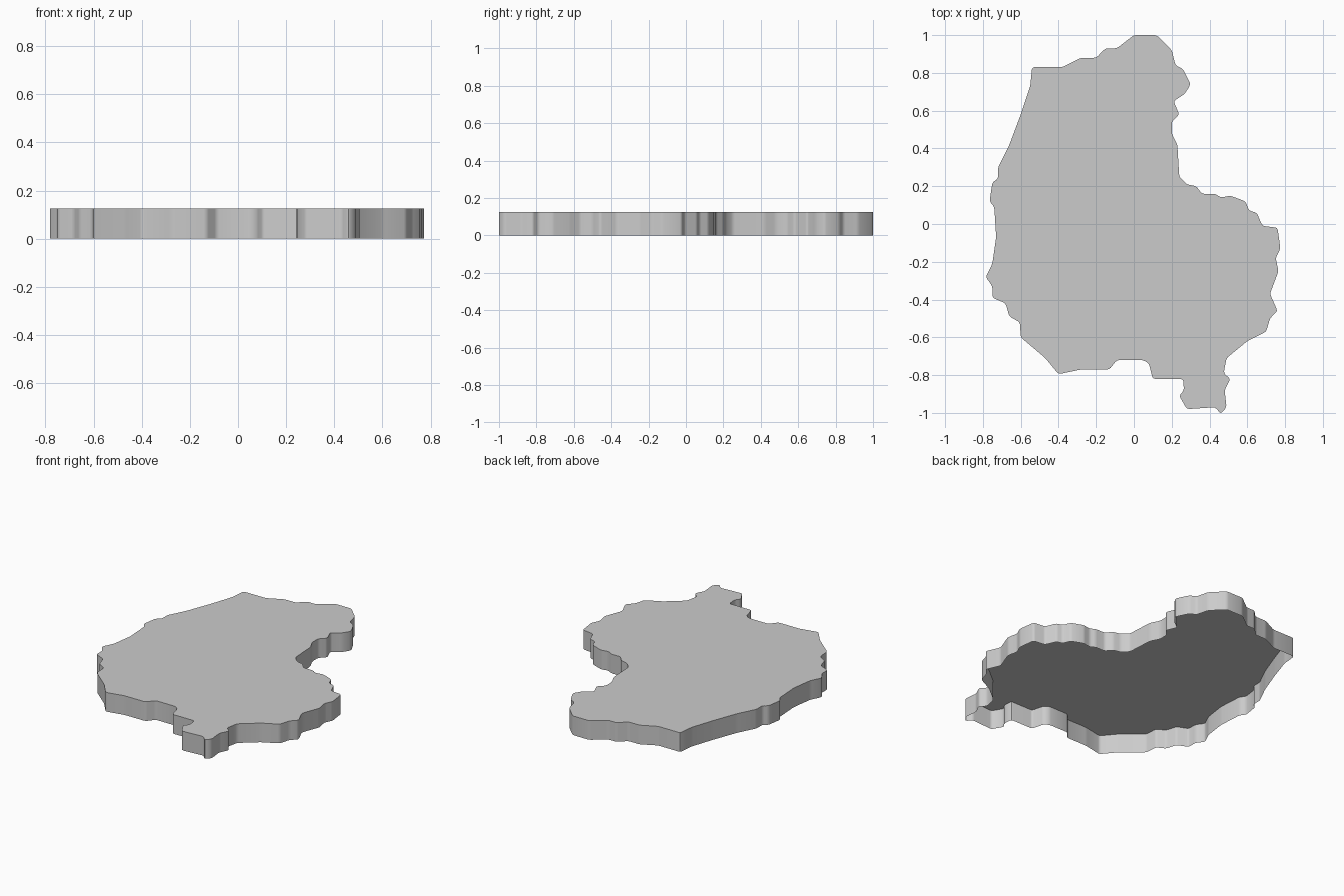
import bpy, bmesh
from math import radians

if "Cube" in bpy.data.objects:
    bpy.data.objects.remove(bpy.data.objects["Cube"])

HEIGHT = 0.125

# Outline of the slab, clockwise from the top, one short run per side
north_east = [(0, 1), (.12, 1), (.2, .92), (.22, .84), (.26, .82), (.3, .74), (.27, .69),
              (.21, .65), (.24, .58), (.2, .54), (.2, .48), (.23, .42), (.24, .25), (.28, .21),
              (.33, .2), (.36, .16), (.43, .16), (.46, .14), (.51, .15), (.59, .12),
              (.61, .07), (.65, .06)]
south_east = [(.68, -.01), (.76, -.02), (.775, -.13), (.75, -.18), (.765, -.25), (.72, -.37),
              (.76, -.46), (.72, -.5), (.7, -.57), (.6, -.62), (.49, -.71), (.475, -.79),
              (.51, -.82), (.48, -.88), (.49, -.97), (.46, -1.005), (.43, -.97), (.28, -.98),
              (.24, -.91), (.265, -.88), (.26, -.82), (.1, -.82), (.08, -.74), (.05, -.72)]
west = [(-.09, -.72), (-.13, -.77), (-.28, -.77), (-.4, -.795), (-.47, -.71), (-.6, -.6),
        (-.605, -.52), (-.66, -.49), (-.68, -.42), (-.75, -.39), (-.75, -.33), (-.785, -.28),
        (-.75, -.21), (-.73, -.07), (-.74, .09), (-.765, .12), (-.75, .22), (-.72, .24),
        (-.72, .3), (-.66, .42), (-.6, .58), (-.55, .73), (-.54, .83), (-.38, .83),
        (-.28, .88), (-.2, .88), (-.15, .93), (-.09, .93)]

# Top face with softly rounded corners
bm = bmesh.new()
outline = north_east + south_east + west
bm.faces.new([bm.verts.new((x, y, HEIGHT)) for x, y in reversed(outline)])
bmesh.ops.bevel(bm, geom=bm.verts[:], offset=0.012, segments=2, profile=0.5,
                affect='VERTICES', clamp_overlap=True)

# Side wall down to the ground; the underside stays open
wall = bmesh.ops.extrude_edge_only(bm, edges=bm.edges[:])
for v in wall["geom"]:
    if isinstance(v, bmesh.types.BMVert):
        v.co.z = 0
bmesh.ops.recalc_face_normals(bm, faces=bm.faces[:])
if max(bm.faces, key=lambda f: len(f.verts)).normal.z < 0:
    bmesh.ops.reverse_faces(bm, faces=bm.faces[:])

mesh = bpy.data.meshes.new("map_slab")
bm.to_mesh(mesh)
bm.free()
slab = bpy.data.objects.new("map_slab", mesh)
bpy.context.collection.objects.link(slab)
bpy.context.view_layer.objects.active = slab
slab.select_set(True)
bpy.ops.object.shade_smooth_by_angle(angle=radians(40))
